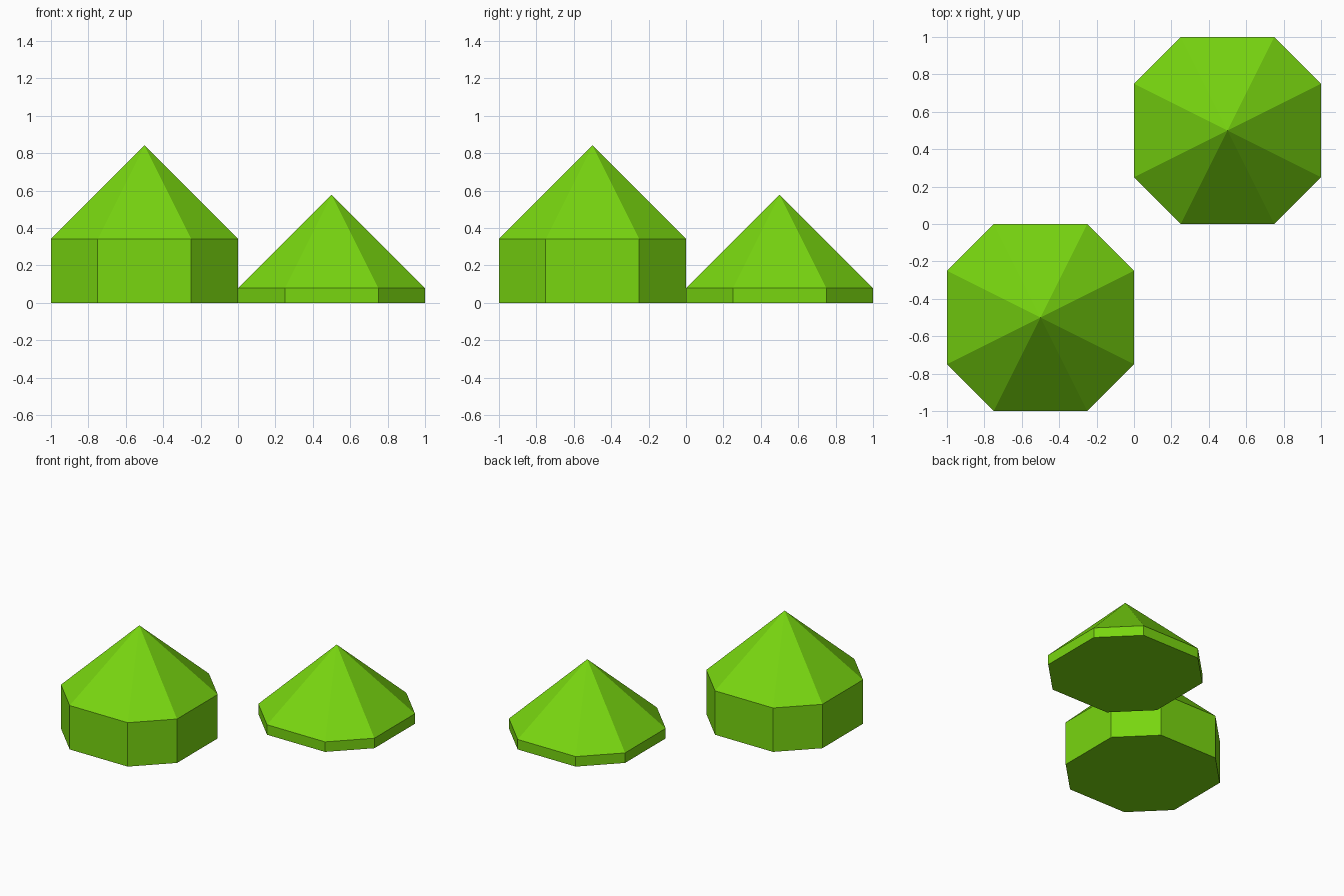
import bpy
import bmesh

cube = bpy.data.objects.get("Cube")
if cube:
    bpy.data.objects.remove(cube, do_unlink=True)

# Single flat green
green = bpy.data.materials.new("leaf_green")
green.use_nodes = True
color = (0.188, 0.672, 0.005, 1.0)
green.diffuse_color = color
green.node_tree.nodes["Principled BSDF"].inputs["Base Color"].default_value = color

# Square footprint with the corners cut off, counter-clockwise
HALF, FLAT = 0.5, 0.25
OUTLINE = [(HALF, -FLAT), (HALF, FLAT), (FLAT, HALF), (-FLAT, HALF),
           (-HALF, FLAT), (-HALF, -FLAT), (-FLAT, -HALF), (FLAT, -HALF)]
ROOF_RISE = 0.5


def pointed_block(name, location, wall_height):
    """Eight-sided prism closed by a pyramid roof."""
    bm = bmesh.new()
    base = [bm.verts.new((x, y, 0)) for x, y in OUTLINE]
    eave = [bm.verts.new((x, y, wall_height)) for x, y in OUTLINE]
    apex = bm.verts.new((0, 0, wall_height + ROOF_RISE))
    bm.faces.new(base[::-1])
    for i in range(len(base)):
        j = (i + 1) % len(base)
        bm.faces.new((base[i], base[j], eave[j], eave[i]))
        bm.faces.new((eave[i], eave[j], apex))
    mesh = bpy.data.meshes.new(name)
    bm.to_mesh(mesh)
    bm.free()
    mesh.materials.append(green)
    obj = bpy.data.objects.new(name, mesh)
    obj.location = location
    bpy.context.collection.objects.link(obj)
    return obj


# Tall block at front right, low block at back left
pointed_block("tall_pointed_block", (-0.5, -0.5, 0), 0.342)
pointed_block("low_pointed_block", (0.5, 0.5, 0), 0.078)
